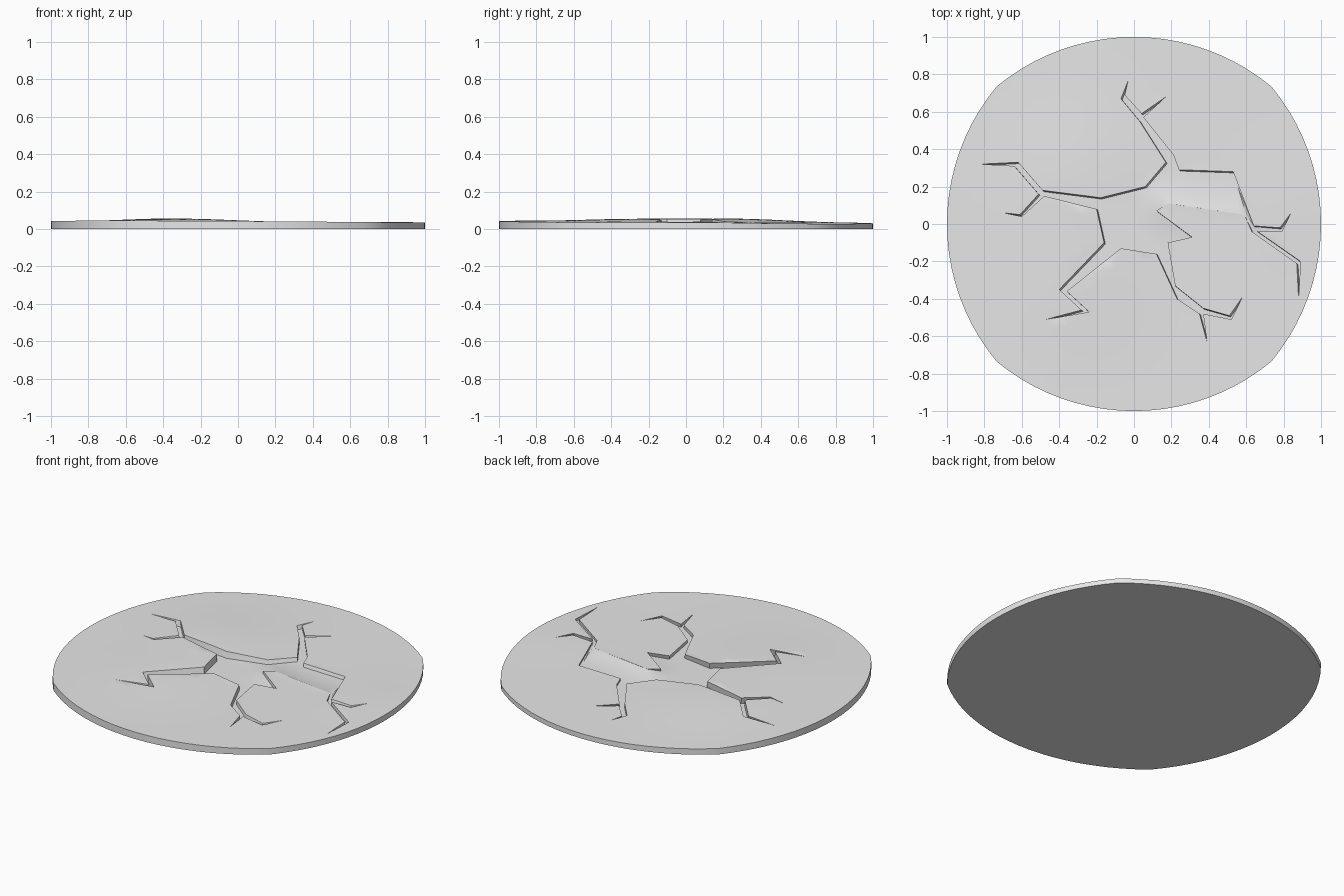
import bpy
import bmesh
import math
from mathutils import Vector
from mathutils.geometry import delaunay_2d_cdt, intersect_point_line

cube = bpy.data.objects.get("Cube")
if cube:
    bpy.data.objects.remove(cube, do_unlink=True)

# Outline of the sunken crack floor, arm by arm
north_arm = [(.53, .28), (.24, .29), (.21, .37), (.05, .57), (.17, .68), (.04, .59), (-.05, .69),
             (-.03, .77), (-.07, .67), (.03, .55), (.17, .33), (.06, .2), (-.18, .14)]
west_arm = [(-.49, .18), (-.62, .33), (-.82, .32), (-.64, .31), (-.51, .16), (-.61, .05), (-.7, .06),
            (-.6, .04), (-.48, .15), (-.2, .08), (-.16, -.1)]
south_west_arm = [(-.4, -.35), (-.28, -.46), (-.47, -.51), (-.24, -.47), (-.36, -.36),
                  (-.07, -.13), (.12, -.16)]
south_arm = [(.23, -.4), (.35, -.48), (.39, -.63), (.37, -.48), (.52, -.51), (.58, -.39),
             (.51, -.49), (.37, -.45), (.22, -.33), (.18, -.1), (.31, -.07), (.12, .07), (.18, .11)]
east_arm = [(.59, .05), (.63, -.04), (.87, -.21), (.88, -.4), (.89, -.2), (.66, -.04), (.79, -.04),
            (.84, .06), (.78, -.02), (.64, -.01)]
crack = [Vector(p) for p in north_arm + west_arm + south_west_arm + south_arm + east_arm]


def disc_outline(corner=.735, steps=20):
    """Four shallow arcs that meet in soft corners on the diagonals."""
    sagitta = 1 - corner
    radius = (corner ** 2 + sagitta ** 2) / (2 * sagitta)
    half = math.asin(corner / radius)
    points = []
    for quarter in range(4):
        turn = quarter * math.pi / 2
        for k in range(steps):
            a = -half + 2 * half * k / steps
            x, y = 1 - radius + radius * math.cos(a), radius * math.sin(a)
            points.append(Vector((x * math.cos(turn) - y * math.sin(turn),
                                  x * math.sin(turn) + y * math.cos(turn))))
    return points


def inside(p, polygon):
    hit = False
    for a, b in zip(polygon, polygon[1:] + polygon[:1]):
        if (a.y > p.y) != (b.y > p.y) and p.x < a.x + (p.y - a.y) * (b.x - a.x) / (b.y - a.y):
            hit = not hit
    return hit


def bump(p, x, y, size):
    return math.exp(-((p.x - x) ** 2 + (p.y - y) ** 2) / size ** 2)


def plate_height(p):
    return (.036 - .005 * p.x - .006 * p.y + .018 * bump(p, -.35, .28, .38)
            + .014 * bump(p, -.28, -.28, .38) + .006 * bump(p, .85, .1, .3))


# The floor rises to meet the plates along this line
ramp_start, ramp_end = Vector((.18, .11)), Vector((.59, .05))


def depth_fade(p):
    near, t = intersect_point_line(p, ramp_start, ramp_end)
    near = ramp_start.lerp(ramp_end, min(max(t, 0), 1))
    d = min((p - near).length / .2, 1)
    return d * (2 - d)


def surface_point(p, sunken):
    top = plate_height(p)
    if not sunken:
        return (p.x, p.y, top)
    fade = depth_fade(p)
    return (p.x + .007 * fade, p.y - .007 * fade, top + (.014 - top) * fade)


# Plan triangulation with the rim and crack as fixed edges
rim = disc_outline()
n, m = len(rim), len(crack)
spacing, cells = .05, 19
grid = [Vector((i * spacing, j * spacing)) for i in range(-cells, cells + 1) for j in range(-cells, cells + 1)]
grid = [p for p in grid if p.length < .96]
fixed = [(i, (i + 1) % n) for i in range(n)] + [(n + i, n + (i + 1) % m) for i in range(m)]
points, _, triangles, *_ = delaunay_2d_cdt(rim + crack + grid, fixed, [], 0, 1e-5)

bm = bmesh.new()
verts = {}


def vert(i, sunken):
    if (i, sunken) not in verts:
        verts[i, sunken] = bm.verts.new(surface_point(points[i], sunken))
    return verts[i, sunken]


# Raised plates and crack floor
edge_sides = {}
for tri in triangles:
    centre = (points[tri[0]] + points[tri[1]] + points[tri[2]]) / 3
    sunken = inside(centre, crack)
    bm.faces.new([vert(i, sunken) for i in tri])
    for a, b in zip(tri, tri[1:] + tri[:1]):
        edge_sides.setdefault(frozenset((a, b)), []).append(sunken)

# Crack walls and outer rim wall
base = {}
for edge, sides in edge_sides.items():
    a, b = edge
    if len(sides) == 1:
        for i in edge:
            if i not in base:
                base[i] = bm.verts.new((points[i].x, points[i].y, 0))
        bm.faces.new((vert(a, False), vert(b, False), base[b], base[a]))
    elif sides[0] != sides[1]:
        bm.faces.new((vert(a, False), vert(b, False), vert(b, True), vert(a, True)))

# Flat underside
bm.faces.new(sorted(base.values(), key=lambda v: math.atan2(v.co.y, v.co.x)))
bmesh.ops.remove_doubles(bm, verts=bm.verts[:], dist=1e-5)
bmesh.ops.recalc_face_normals(bm, faces=bm.faces[:])

mesh = bpy.data.meshes.new("cracked_ground")
bm.to_mesh(mesh)
bm.free()
ground = bpy.data.objects.new("cracked_ground", mesh)
bpy.context.collection.objects.link(ground)

# Stone colour
stone = bpy.data.materials.new("light_grey_stone")
stone.use_nodes = True
colour = (.8, .8, .8, 1)
stone.diffuse_color = colour
stone.node_tree.nodes["Principled BSDF"].inputs["Base Color"].default_value = colour
mesh.materials.append(stone)

bpy.ops.object.select_all(action='DESELECT')
ground.select_set(True)
bpy.context.view_layer.objects.active = ground
bpy.ops.object.shade_smooth_by_angle(angle=math.radians(30))
